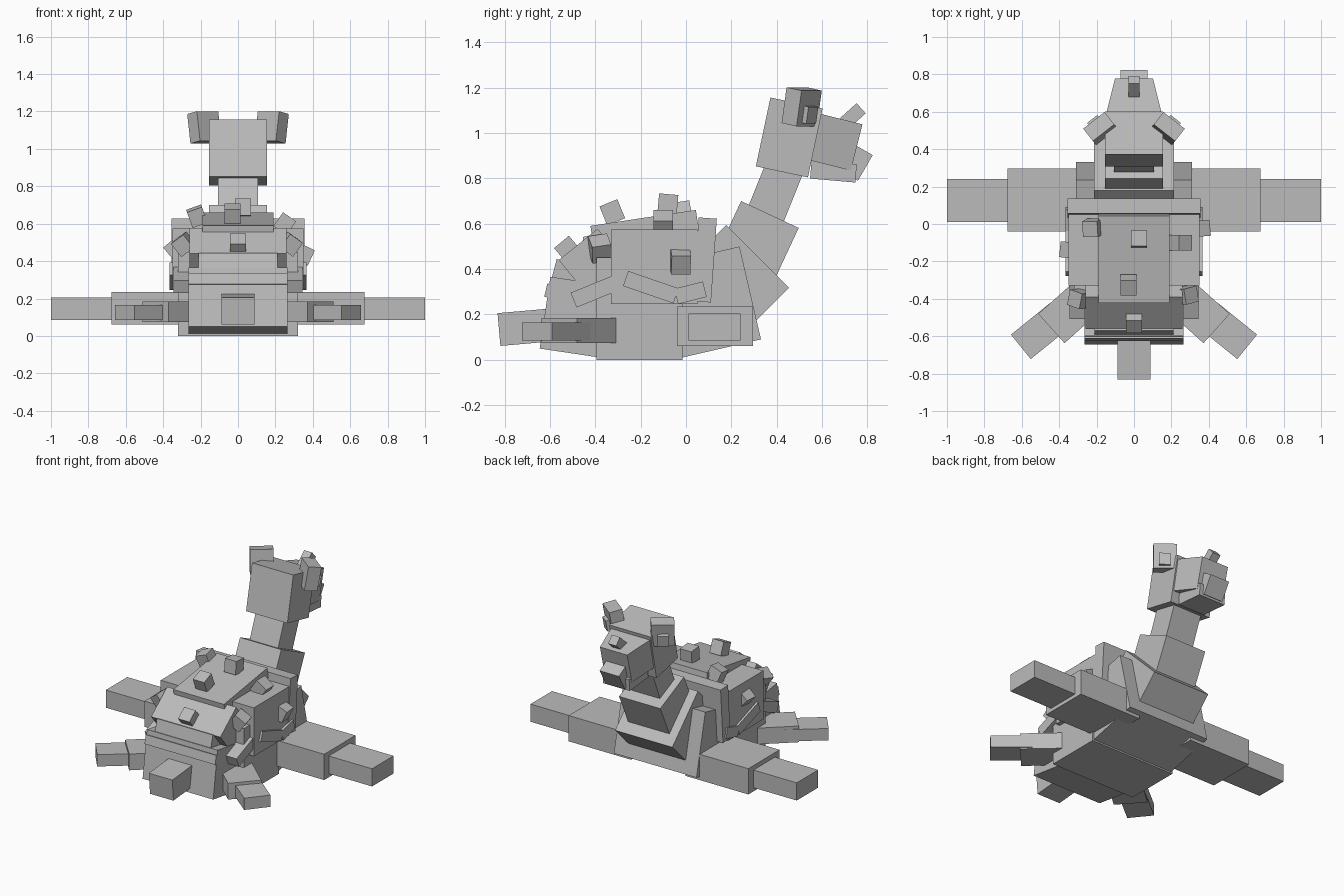
import bpy
import bmesh
from math import radians
from mathutils import Matrix, Euler

if "Cube" in bpy.data.objects:
    bpy.data.objects.remove(bpy.data.objects["Cube"], do_unlink=True)

# One plain grey for the whole animal
grey = bpy.data.materials.new("stone_grey")
grey.use_nodes = True
GREY = (0.5, 0.5, 0.5, 1)
grey.diffuse_color = GREY
grey.node_tree.nodes["Principled BSDF"].inputs["Base Color"].default_value = GREY


def block(name, centre, size, tilt=0, turn=0, roll=0, taper=1):
    """Flat-faced box; taper narrows the +y end in x."""
    bm = bmesh.new()
    bmesh.ops.create_cube(bm, size=1)
    for v in bm.verts:
        if v.co.y > 0:
            v.co.x *= taper
    bmesh.ops.transform(bm, matrix=Matrix.Diagonal((*size, 1)), verts=bm.verts)
    mesh = bpy.data.meshes.new(name)
    bm.to_mesh(mesh)
    bm.free()
    mesh.materials.append(grey)
    obj = bpy.data.objects.new(name, mesh)
    obj.location = centre
    obj.rotation_euler = Euler((radians(tilt), radians(roll), radians(turn)))
    bpy.context.collection.objects.link(obj)
    return obj


def mid(name, y, z, width, length, height, tilt=0, taper=1):
    """Box on the centre line, tilted in the side plane."""
    return block(name, (0, y, z), (width, length, height), tilt, taper=taper)


def pair(name, centre, size, tilt=0, turn=0, roll=0):
    """Left and right copies of a box."""
    for side, s in (("left", 1), ("right", -1)):
        block(side + "_" + name, (s * centre[0], centre[1], centre[2]), size,
              tilt, s * turn, s * roll)


# Lower body
mid("middle_body", -0.205, 0.225, 0.64, 0.38, 0.45)
mid("front_body", 0.103, 0.253, 0.62, 0.37, 0.42, 13)
mid("rear_body", -0.483, 0.187, 0.53, 0.28, 0.32, -8.5)
mid("tail", -0.69, 0.145, 0.176, 0.27, 0.145, 5)

# Shell
mid("shell_main", -0.14, 0.41, 0.70, 0.38, 0.33)
mid("shell_top", -0.18, 0.566, 0.38, 0.47, 0.12, 8.6)
mid("shell_collar", 0.083, 0.44, 0.71, 0.08, 0.37, -4)
mid("shell_rear_upper", -0.412, 0.431, 0.52, 0.22, 0.2, 39)
mid("shell_rear_lower", -0.45, 0.35, 0.42, 0.28, 0.12, -15)
mid("shell_rear_rim", -0.545, 0.29, 0.53, 0.15, 0.06, -13)
pair("rim_rear", (0.285, -0.38, 0.31), (0.12, 0.25, 0.07), 22)
pair("rim_middle", (0.31, -0.155, 0.32), (0.11, 0.235, 0.07), -19)
pair("rim_front", (0.31, 0.02, 0.295), (0.11, 0.13, 0.07), 14)

# Knobs on the shell: position, tilt, turn, roll
knobs = [
    ((-0.03, -0.325, 0.65), 22, 0, 0),
    ((0.027, -0.08, 0.685), -5, 0, 0),
    ((-0.22, -0.02, 0.64), 10, 0, -20),
    ((0.25, -0.10, 0.6), 0, 0, 35),
    ((0.28, -0.38, 0.49), 10, 15, 35),
    ((-0.29, -0.4, 0.49), 15, -20, -35),
    ((0.35, -0.025, 0.435), 0, 5, 25),
    ((-0.335, -0.14, 0.465), 0, -5, -40),
    ((0, -0.52, 0.485), 40, 0, 0),
]
for i, (place, tilt, turn, roll) in enumerate(knobs):
    block("shell_knob_%d" % (i + 1), place, (0.085, 0.085, 0.09), tilt, turn, roll)

# Flippers
pair("front_flipper", (0.44, 0.128, 0.148), (0.47, 0.335, 0.175))
pair("front_flipper_tip", (0.8, 0.125, 0.145), (0.4, 0.23, 0.12))
pair("rear_flipper", (0.345, -0.472, 0.13), (0.26, 0.21, 0.11), turn=-42)
pair("rear_flipper_tip", (0.5, -0.572, 0.125), (0.27, 0.168, 0.08), turn=-39)

# Chest and neck
mid("chest", 0.21, 0.35, 0.43, 0.39, 0.3, -45)
mid("lower_neck", 0.317, 0.527, 0.31, 0.28, 0.25, -25)
mid("upper_neck", 0.39, 0.735, 0.213, 0.17, 0.32, -22)

# Head
mid("head", 0.455, 0.98, 0.31, 0.235, 0.31, -12)
mid("snout", 0.655, 0.96, 0.30, 0.2, 0.21, -14, taper=0.68)
mid("jaw", 0.65, 0.83, 0.2, 0.2, 0.08, -5)
mid("beak", 0.745, 0.872, 0.145, 0.105, 0.13, -30)
mid("nose_horn", 0.735, 1.075, 0.06, 0.1, 0.06, 42)
pair("ear", (0.18, 0.51, 1.115), (0.145, 0.085, 0.16), -10, -38)
pair("inner_ear", (0.21, 0.545, 1.08), (0.07, 0.03, 0.075), -10, -38)
